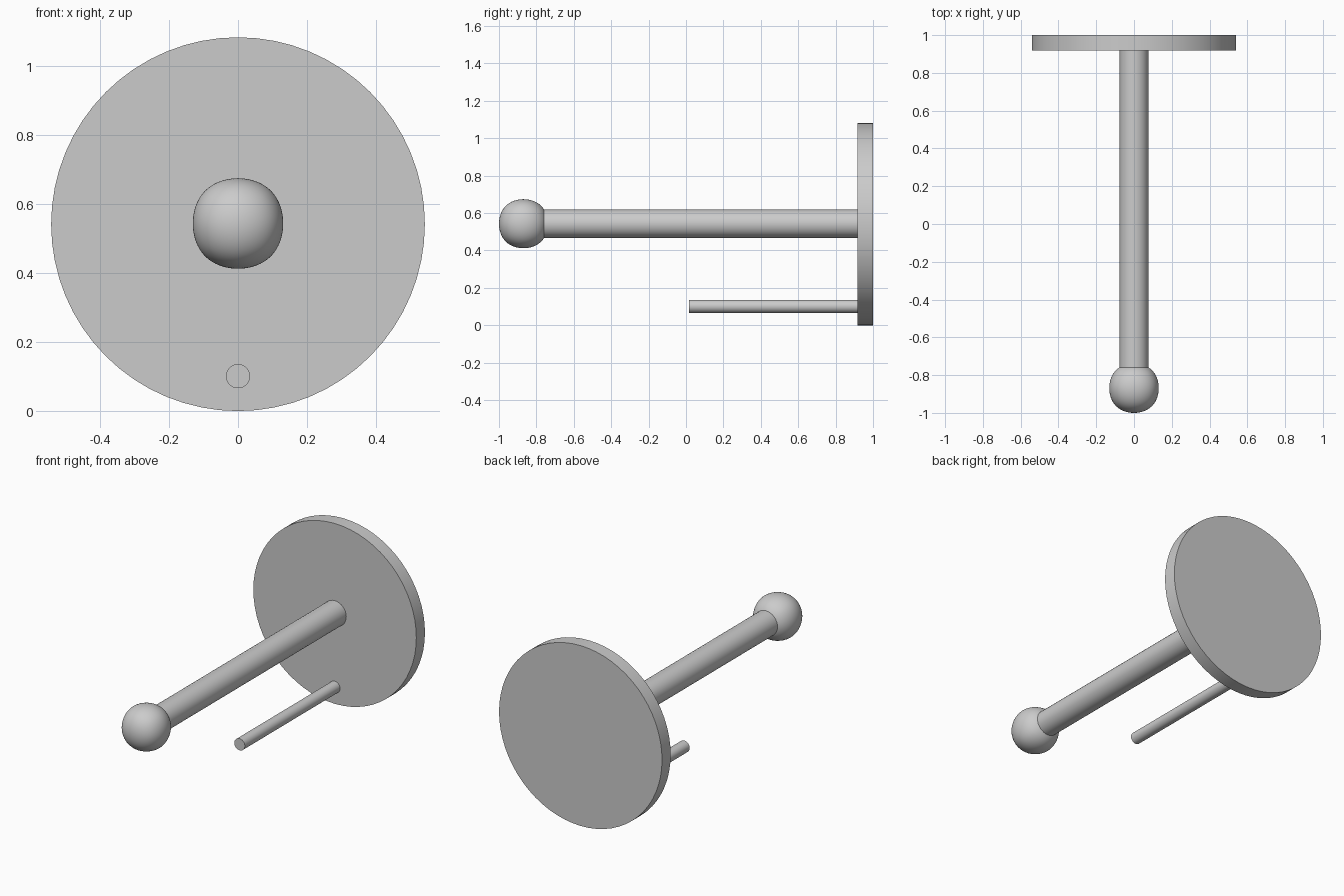
import bpy
from math import radians

if "Cube" in bpy.data.objects:
    bpy.data.objects.remove(bpy.data.objects["Cube"])

AXIS_Z = 0.541


def rod(name, radius, y0, y1, z, sides):
    """Cylinder running along y from y0 to y1."""
    bpy.ops.mesh.primitive_cylinder_add(
        vertices=sides, radius=radius, depth=y1 - y0,
        location=(0, (y0 + y1) / 2, z), rotation=(radians(90), 0, 0))
    bpy.context.object.name = name
    bpy.ops.object.shade_smooth_by_angle(angle=radians(30))


# Round wall plate, main hanging peg and thin lower pin
rod("wall_plate", 0.541, 0.918, 1.0, AXIS_Z, 64)
rod("main_peg", 0.076, -0.83, 0.93, AXIS_Z + 0.002, 32)
rod("lower_pin", 0.035, 0.015, 0.93, 0.101, 32)

# Rounded end knob: a subdivided cube, slightly squarish
KNOB_R = 0.131
bpy.ops.mesh.primitive_cube_add(size=2 * KNOB_R / 0.8395,
                                location=(0, -1 + KNOB_R, AXIS_Z + 0.002))
knob = bpy.context.object
knob.name = "end_knob"
sub = knob.modifiers.new("round", 'SUBSURF')
sub.levels = sub.render_levels = 4
bpy.ops.object.shade_smooth()
